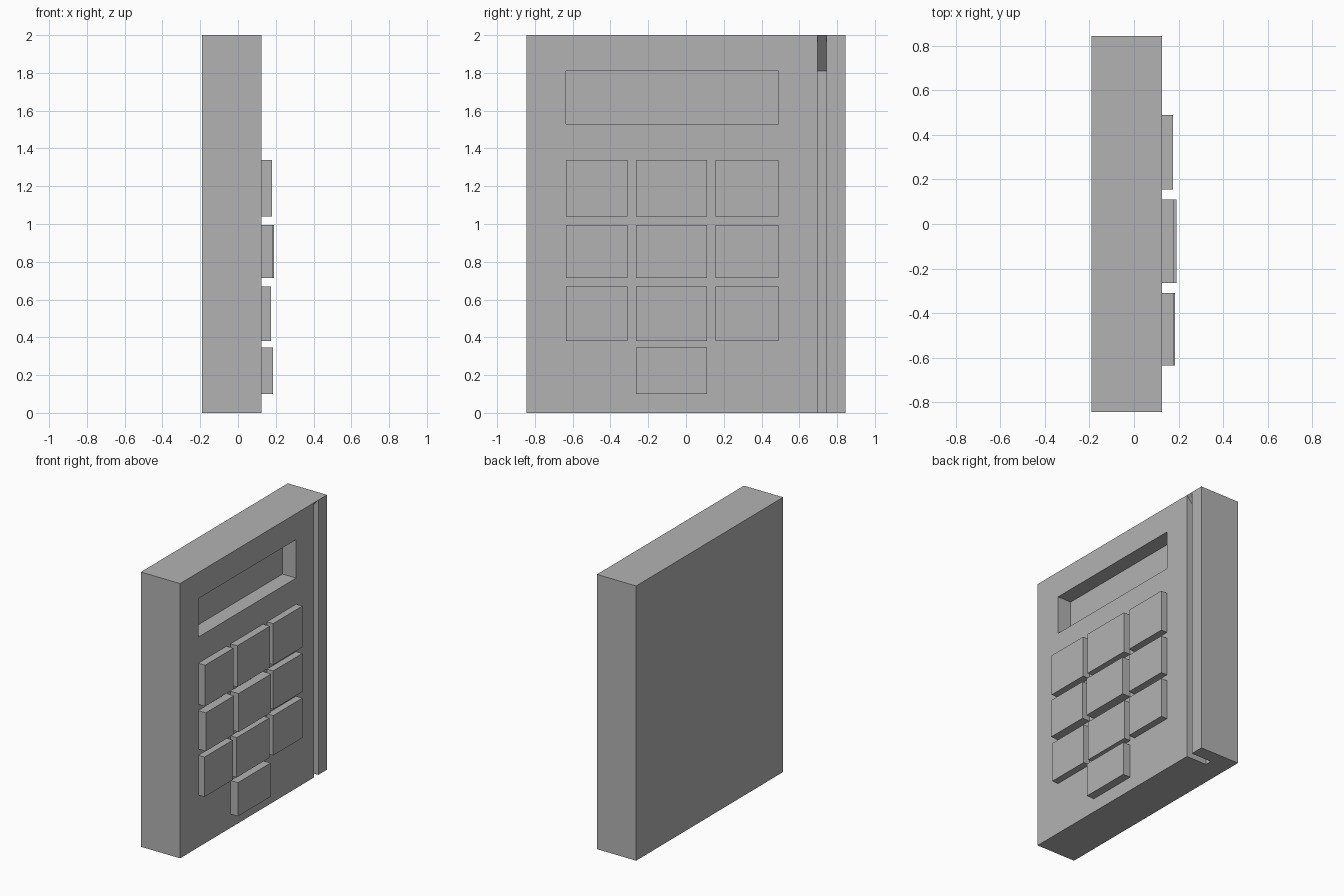
import bpy
import bmesh

cube = bpy.data.objects.get("Cube")
if cube:
    bpy.data.objects.remove(cube, do_unlink=True)

GREY = (0.45, 0.45, 0.45, 1)
grey = bpy.data.materials.new("plain_grey")
grey.use_nodes = True
grey.diffuse_color = GREY
grey.node_tree.nodes["Principled BSDF"].inputs["Base Color"].default_value = GREY

FACE = 0.125  # x of the keypad panel
BACK = -0.19


def prism(name, profile, y0, y1):
    """Extrude an (x, z) profile from y0 to y1."""
    bm = bmesh.new()
    face = bm.faces.new([bm.verts.new((x, y0, z)) for x, z in profile])
    new = bmesh.ops.extrude_face_region(bm, geom=[face])["geom"]
    verts = [v for v in new if isinstance(v, bmesh.types.BMVert)]
    bmesh.ops.translate(bm, verts=verts, vec=(0, y1 - y0, 0))
    bmesh.ops.recalc_face_normals(bm, faces=bm.faces)
    mesh = bpy.data.meshes.new(name)
    bm.to_mesh(mesh)
    bm.free()
    mesh.materials.append(grey)
    obj = bpy.data.objects.new(name, mesh)
    bpy.context.collection.objects.link(obj)
    return obj


def box(name, x0, x1, y0, y1, z0, z1):
    return prism(name, [(x0, z0), (x1, z0), (x1, z1), (x0, z1)], y0, y1)


# Housing
body = box("housing", BACK, FACE, -0.845, 0.845, 0, 2)

# Display recess and card slot, open at the bottom with a sloped top end
slot_floor = -0.04
recess = box("display_cutter", FACE - 0.11, FACE + 0.1, -0.635, 0.49, 1.53, 1.81)
slot = prism("slot_cutter", [(slot_floor, -0.1), (FACE + 0.1, -0.1), (FACE + 0.1, 2),
                             (FACE, 2), (slot_floor, 1.81)], 0.695, 0.745)
for cutter in (recess, slot):
    mod = body.modifiers.new(cutter.name, "BOOLEAN")
    mod.operation = "DIFFERENCE"
    mod.solver = "EXACT"
    mod.object = cutter
bpy.context.view_layer.objects.active = body
for mod in list(body.modifiers):
    bpy.ops.object.modifier_apply(modifier=mod.name)
for cutter in (recess, slot):
    bpy.data.objects.remove(cutter, do_unlink=True)

# Keys: column spans, row spans, and the slightly uneven key tops
columns = [(-0.635, -0.31), (-0.265, 0.11), (0.155, 0.49)]
rows = [(1.04, 1.34), (0.715, 0.995), (0.38, 0.67)]
tops = [(0.18, 0.18, 0.175), (0.185, 0.19, 0.175), (0.175, 0.175, 0.175)]
for r, row in enumerate(rows):
    for c, col in enumerate(columns):
        box(f"key_{r * 3 + c + 1}", FACE - 0.002, tops[r][c], *col, *row)
box("key_bottom", FACE - 0.002, 0.185, *columns[1], 0.10, 0.345)
